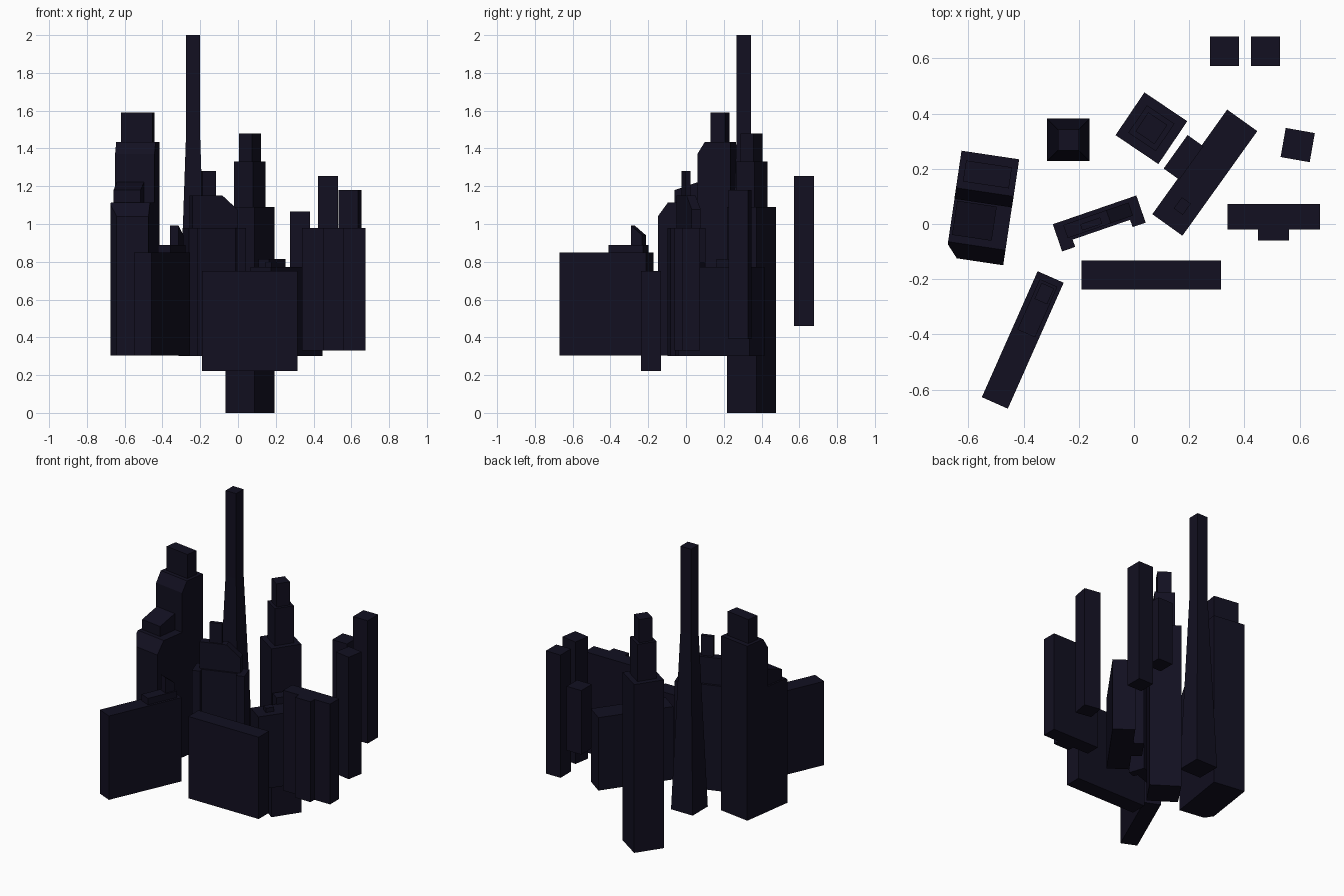
import bpy, bmesh
from math import radians
from mathutils import Matrix, Vector

if "Cube" in bpy.data.objects:
    bpy.data.objects.remove(bpy.data.objects["Cube"])

mat = bpy.data.materials.new("night_navy")
mat.diffuse_color = (0.006, 0.005, 0.015, 1)
mat.use_nodes = True
mat.node_tree.nodes["Principled BSDF"].inputs["Base Color"].default_value = mat.diffuse_color


def prism(name, pts, z0, z1, at=(0, 0), rot=0, cuts=(), top_scale=1):
    """Extrude a footprint; each cut (point, normal) slices off the outer side."""
    bm = bmesh.new()
    base = bm.faces.new([bm.verts.new((x, y, z0)) for x, y in pts])
    ext = bmesh.ops.extrude_face_region(bm, geom=[base])
    for v in (g for g in ext["geom"] if isinstance(g, bmesh.types.BMVert)):
        v.co = Vector((v.co.x * top_scale, v.co.y * top_scale, z1))
    for point, normal in cuts:
        geom = bm.verts[:] + bm.edges[:] + bm.faces[:]
        bmesh.ops.bisect_plane(bm, geom=geom, plane_co=point, plane_no=normal,
                               clear_outer=True)
        bmesh.ops.holes_fill(bm, edges=[e for e in bm.edges if e.is_boundary])
    bmesh.ops.recalc_face_normals(bm, faces=bm.faces[:])
    bm.transform(Matrix.Translation((*at, 0)) @ Matrix.Rotation(radians(rot), 4, 'Z'))
    mesh = bpy.data.meshes.new(name)
    bm.to_mesh(mesh)
    bm.free()
    mesh.materials.append(mat)
    ob = bpy.data.objects.new(name, mesh)
    bpy.context.collection.objects.link(ob)
    return ob


def rect(w, d, cx=0, cy=0):
    return [(cx - w / 2, cy - d / 2), (cx + w / 2, cy - d / 2),
            (cx + w / 2, cy + d / 2), (cx - w / 2, cy + d / 2)]


# Tapered needle tower with straight upper shaft
at = (-0.238, 0.305)
prism("needle_base", rect(0.155, 0.155), 0.30, 1.45, at, top_scale=0.49)
prism("needle_shaft", rect(0.076, 0.076), 1.45, 2.0, at)

# Stepped square tower
for i, (w, z0, z1) in enumerate([(0.187, 0, 1.09), (0.12, 1.09, 1.33), (0.083, 1.33, 1.48)]):
    prism(f"stepped_tower_{i}", rect(w, w), z0, z1, (0.063, 0.347), -34)

# Big left tower: tall rear, lower chamfered front, roof boxes
at, rot = (-0.549, 0.058), -8.5
prism("left_tower_rear", rect(0.211, 0.176, 0, 0.106), 0.305, 1.435, at, rot,
      [((0, 0.018, 1.37), (0, -0.065, 0.04))])
prism("left_tower_cap", rect(0.168, 0.077, 0, 0.123), 1.435, 1.59, at, rot)
front = [(-0.065, -0.194), (0.105, -0.194), (0.105, 0.018), (-0.105, 0.018), (-0.105, -0.148)]
prism("left_tower_front", front, 0.305, 1.115, at, rot,
      [((0, -0.194, 1.04), (0, -0.075, 0.055))])
prism("left_tower_roof_box", rect(0.145, 0.125, -0.022, -0.05), 1.115, 1.25, at, rot,
      [((0, -0.112, 1.18), (0, -0.04, 0.12))])

# Front left slab with roof boxes
prism("front_left_slab", rect(0.499, 0.103), 0.305, 0.848, (-0.403, -0.42), 66.1)
prism("slab_roof_box", rect(0.20, 0.07), 0.848, 0.89, (-0.35, -0.305), 66.1)
prism("slab_shed_roof", rect(0.063, 0.05), 0.89, 1.0, (-0.325, -0.252), 66.1,
      [((-0.03, 0, 0.99), (0.05, 0, 0.063))])

# Front centre slab
prism("front_slab", rect(0.505, 0.104, 0.062, -0.185), 0.222, 0.752)

# Winged block with raised roof and box
at, rot = (-0.126, 0.002), 19
u = [(-0.16, -0.052), (-0.11, -0.052), (-0.11, -0.024), (0.11, -0.024),
     (0.11, -0.052), (0.16, -0.052), (0.16, 0.052), (-0.16, 0.052)]
prism("winged_block", u, 0.30, 0.98, at, rot)
prism("winged_block_roof", rect(0.25, 0.05, 0, 0.012), 0.98, 1.152, at, rot,
      [((0.04, 0, 1.152), (0.07, 0, 0.08))])
prism("winged_block_box", rect(0.076, 0.024), 1.152, 1.28, (-0.155, 0.0), rot)

# Long diagonal slab with side bump and small roof box
at, rot = (0.2565, 0.186), 54.4
prism("diagonal_slab", rect(0.466, 0.134), 0.30, 0.772, at, rot)
prism("diagonal_bump", rect(0.149, 0.07, 0, 0.095), 0.30, 0.815, at, rot)
prism("diagonal_roof_box", rect(0.05, 0.04), 0.772, 0.80, (0.175, 0.065), rot)

# T-shaped right block
t = [(0.338, -0.02), (0.45, -0.02), (0.45, -0.06), (0.562, -0.06),
     (0.562, -0.02), (0.674, -0.02), (0.674, 0.073), (0.338, 0.073)]
prism("right_block", t, 0.33, 0.98)

# Square towers at the back right
prism("rotated_tower", rect(0.107, 0.107), 0.39, 1.18, (0.593, 0.286), -10)
for name, x, z0, z1 in [("rear_tower_tall", 0.477, 0.46, 1.255),
                        ("rear_tower_short", 0.328, 0.65, 1.065)]:
    prism(name, rect(0.105, 0.107, x, 0.625), z0, z1)
